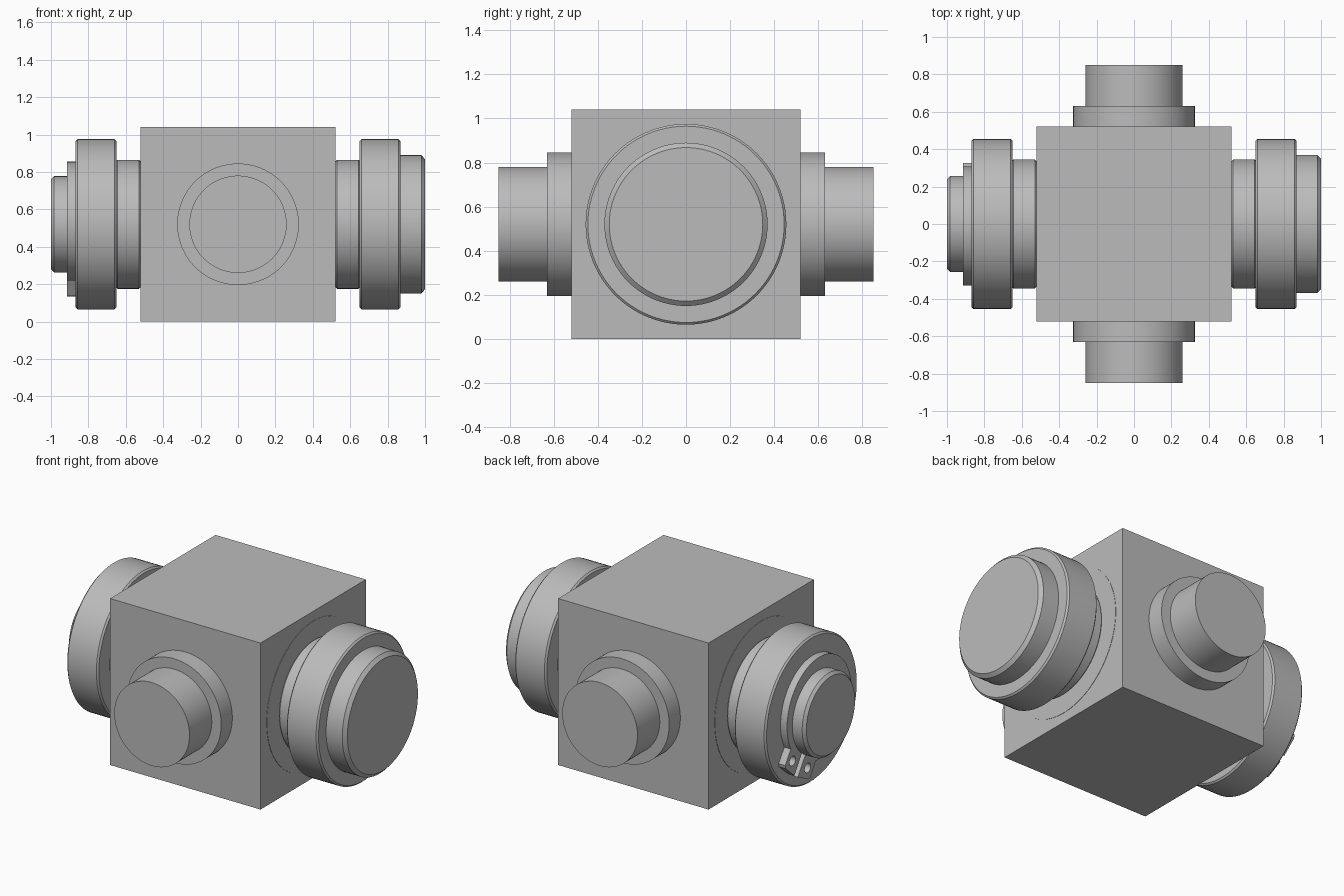
import bpy, math
from mathutils import Matrix, Vector

if "Cube" in bpy.data.objects:
    bpy.data.objects.remove(bpy.data.objects["Cube"], do_unlink=True)

steel = bpy.data.materials.new("steel_grey")
steel.use_nodes = True
GREY = (0.5, 0.5, 0.5, 1)
steel.diffuse_color = GREY
steel.node_tree.nodes["Principled BSDF"].inputs["Base Color"].default_value = GREY

HALF = 0.52          # half size of the block, also the axis height
SEGMENTS = 96
CENTRE = Vector((0, 0, HALF))


def add_object(name, mesh):
    obj = bpy.data.objects.new(name, mesh)
    bpy.context.collection.objects.link(obj)
    mesh.materials.append(steel)
    return obj


def turned(name, axis, profile):
    """Closed solid of revolution; profile is (distance along axis, radius)."""
    side = Vector((0, 0, 1)).cross(axis)
    up = axis.cross(side)
    angles = [2 * math.pi * i / SEGMENTS for i in range(SEGMENTS)]
    verts = [CENTRE + axis * d + (side * math.cos(a) + up * math.sin(a)) * r
             for d, r in profile for a in angles]
    faces = []
    for ring in range(len(profile) - 1):
        base = ring * SEGMENTS
        for i in range(SEGMENTS):
            j = (i + 1) % SEGMENTS
            faces.append((base + i, base + j, base + SEGMENTS + j, base + SEGMENTS + i))
    last = (len(profile) - 1) * SEGMENTS
    faces.append(tuple(reversed(range(SEGMENTS))))
    faces.append(tuple(range(last, last + SEGMENTS)))
    mesh = bpy.data.meshes.new(name)
    mesh.from_pydata(verts, [], faces)
    obj = add_object(name, mesh)
    bpy.ops.object.select_all(action="DESELECT")
    obj.select_set(True)
    bpy.context.view_layer.objects.active = obj
    bpy.ops.object.shade_smooth_by_angle(angle=math.radians(30))
    return obj


def chamfered(start, end, radius, c):
    return [(start, radius - c), (start + c, radius), (end - c, radius), (end, radius - c)]


# Central block
bpy.ops.mesh.primitive_cube_add(size=2 * HALF, location=CENTRE)
block = bpy.context.object
block.name = "block"
block.data.materials.append(steel)

# Trunnion pins with collars, front and back
for label, sign in (("front", -1), ("back", 1)):
    axis = Vector((0, sign, 0))
    turned(label + "_pin", axis,
           [(HALF - 0.02, 0.325), (0.63, 0.325), (0.63, 0.26), (0.85, 0.26)])

# Seat, spacer and bearing ring on both sides
for label, sign in (("left", 1), ("right", -1)):
    axis = Vector((sign, 0, 0))
    turned(label + "_seat", axis, [(HALF - 0.02, 0.46), (HALF + 0.002, 0.46)])
    turned(label + "_spacer", axis, chamfered(HALF, 0.655, 0.345, 0.01))
    turned(label + "_bearing", axis, chamfered(0.65, 0.868, 0.455, 0.01))

# Left end cap, and right shaft end with a retaining groove
turned("left_end_cap", Vector((1, 0, 0)),
       [(0.86, 0.37), (0.98, 0.37), (1.0, 0.348)])
turned("right_shaft_end", Vector((-1, 0, 0)),
       [(0.86, 0.24), (0.915, 0.24), (0.915, 0.257), (0.983, 0.257), (1.0, 0.24)])


# Retaining clip: open ring with two drilled lugs, drawn flat and extruded
def arc(cx, cy, r, start, end, steps):
    for i in range(steps + 1):
        a = math.radians(start + (end - start) * i / steps)
        yield (cx + r * math.cos(a), cy + r * math.sin(a))


outline = list(arc(0, 0.02, 0.318, -62, 242, 72))
outline += [(-0.15, -0.36), (-0.135, -0.375), (-0.02, -0.39)]
outline += list(arc(0, 0, 0.24, 265, -85, 72))
outline += [(0.02, -0.39), (0.135, -0.375), (0.15, -0.36)]
holes = [list(arc(s * 0.09, -0.318, 0.03, 0, 345, 23)) for s in (-1, 1)]

clip_curve = bpy.data.curves.new("retaining_clip", "CURVE")
clip_curve.dimensions = "2D"
clip_curve.fill_mode = "BOTH"
clip_curve.extrude = 0.0225
for loop in [outline] + holes:
    spline = clip_curve.splines.new("POLY")
    spline.points.add(len(loop) - 1)
    for point, (u, v) in zip(spline.points, loop):
        point.co = (u, v, 0, 1)
    spline.use_cyclic_u = True
clip = add_object("retaining_clip", clip_curve)
tilt = math.radians(34)
u_dir = Vector((0, math.cos(tilt), math.sin(tilt)))
v_dir = Vector((0, -math.sin(tilt), math.cos(tilt)))
frame = Matrix((u_dir, v_dir, Vector((1, 0, 0)))).transposed().to_4x4()
clip.matrix_world = Matrix.Translation((-0.891, 0, HALF)) @ frame
bpy.ops.object.select_all(action="DESELECT")
clip.select_set(True)
bpy.context.view_layer.objects.active = clip
bpy.ops.object.convert(target="MESH")
bpy.ops.object.shade_smooth_by_angle(angle=math.radians(30))
